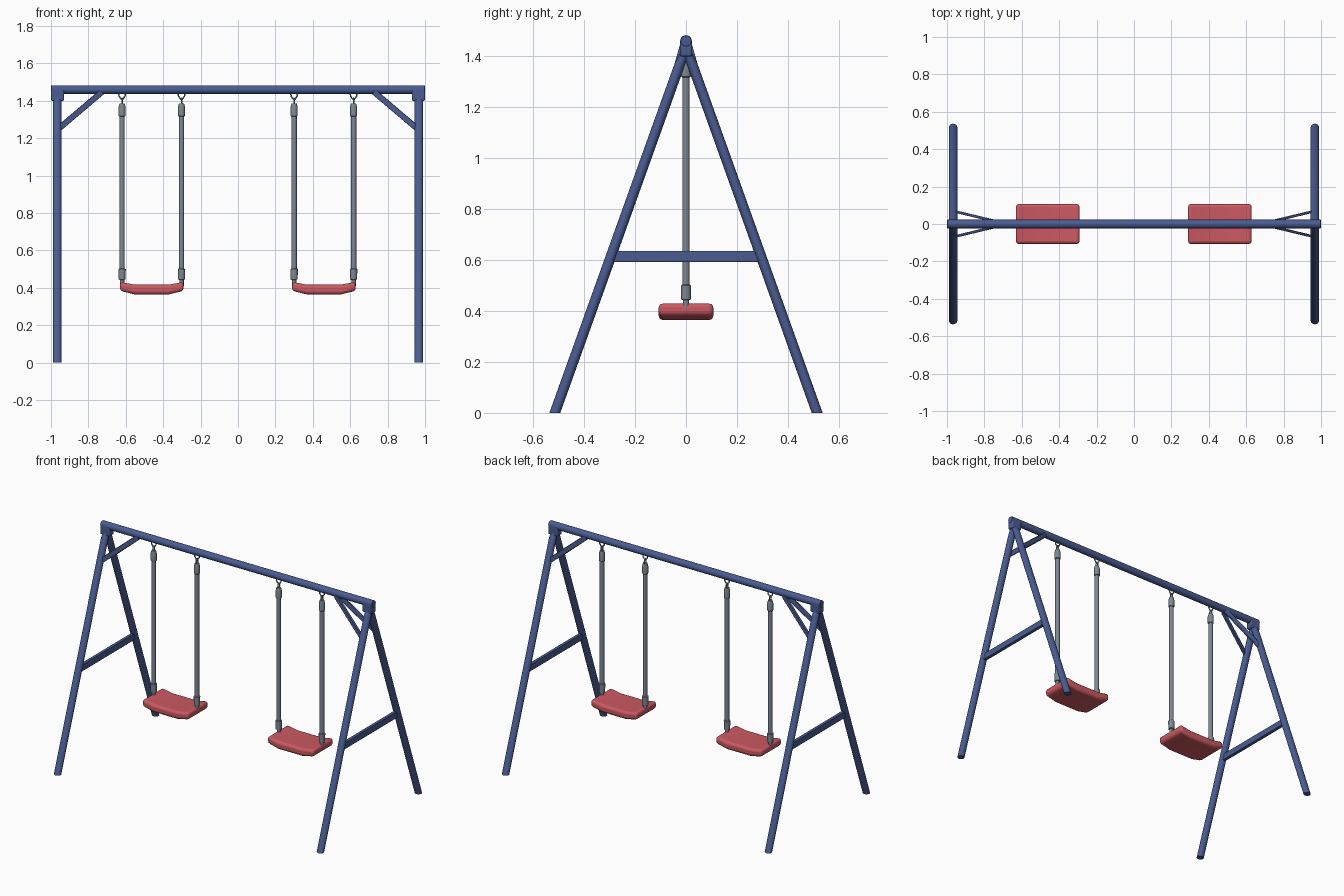
import bpy, bmesh, math
from mathutils import Vector, Matrix

if "Cube" in bpy.data.objects:
    bpy.data.objects.remove(bpy.data.objects["Cube"])


def material(name, rgb):
    m = bpy.data.materials.new(name)
    m.diffuse_color = (*rgb, 1)
    m.use_nodes = True
    m.node_tree.nodes["Principled BSDF"].inputs["Base Color"].default_value = m.diffuse_color
    return m


BLUE = material("frame blue", (0.068, 0.108, 0.285))
RED = material("seat red", (0.60, 0.10, 0.12))
GREY = material("rope grey", (0.21, 0.245, 0.285))


def finish(name, bm, mat, bevel=0, segments=2):
    bmesh.ops.recalc_face_normals(bm, faces=bm.faces)
    me = bpy.data.meshes.new(name)
    bm.to_mesh(me)
    bm.free()
    me.materials.append(mat)
    ob = bpy.data.objects.new(name, me)
    bpy.context.collection.objects.link(ob)
    if bevel:
        mod = ob.modifiers.new("Bevel", 'BEVEL')
        mod.width, mod.segments = bevel, segments
        mod.limit_method, mod.angle_limit = 'ANGLE', math.radians(40)
    bpy.ops.object.select_all(action='DESELECT')
    ob.select_set(True)
    bpy.context.view_layer.objects.active = ob
    bpy.ops.object.shade_smooth_by_angle(angle=math.radians(35))
    return ob


def loft(name, rings, mat, bevel=0, segments=2):
    """Skin a list of equal-length point rings and cap both ends."""
    bm = bmesh.new()
    vs = [[bm.verts.new(p) for p in r] for r in rings]
    n = len(vs[0])
    for a, b in zip(vs, vs[1:]):
        for i in range(n):
            bm.faces.new((a[i], a[(i + 1) % n], b[(i + 1) % n], b[i]))
    bm.faces.new(vs[0][::-1])
    bm.faces.new(vs[-1])
    return finish(name, bm, mat, bevel, segments)


def flat_ring(x, y, z, rx, ry, n=16):
    return [(x + rx * math.cos(math.tau * i / n), y + ry * math.sin(math.tau * i / n), z)
            for i in range(n)]


def bar(name, a, b, thick, tall, mat, bevel=0.003):
    """Rectangular bar from a to b, 'tall' measured in the vertical plane."""
    a, b = Vector(a), Vector(b)
    d = (b - a).normalized()
    side = d.cross(Vector((0, 0, 1))).normalized()
    up = side.cross(d)
    ring = [side * s * thick / 2 + up * u * tall / 2
            for s, u in ((-1, -1), (1, -1), (1, 1), (-1, 1))]
    return loft(name, [[a + r for r in ring], [b + r for r in ring]], mat, bevel)


def tube(name, pts, r, mat, cyclic=False):
    cu = bpy.data.curves.new(name, 'CURVE')
    cu.dimensions = '3D'
    cu.bevel_depth, cu.bevel_resolution, cu.use_fill_caps = r, 2, True
    sp = cu.splines.new('POLY')
    sp.points.add(len(pts) - 1)
    for p, c in zip(sp.points, pts):
        p.co = (*c, 1)
    sp.use_cyclic_u = cyclic
    cu.materials.append(mat)
    ob = bpy.data.objects.new(name, cu)
    bpy.context.collection.objects.link(ob)
    return ob


# Top beam
bm = bmesh.new()
bmesh.ops.create_cone(bm, cap_ends=True, segments=16, radius1=0.023, radius2=0.023, depth=2,
                      matrix=Matrix.Translation((0, 0, 1.46)) @ Matrix.Rotation(math.pi / 2, 4, 'Y'))
finish("top_beam", bm, BLUE, 0.003, 1)

for sx, end in ((-1, "left"), (1, "right")):
    x = sx * 0.967
    # Corner bracket below the beam end
    bar(f"{end}_bracket", (sx * 0.93, 0, 1.431), (sx * 0.999, 0, 1.431), 0.046, 0.062, BLUE, 0.006)
    # Crossbar of the A-frame
    bar(f"{end}_crossbar", (x, -0.30, 0.614), (x, 0.30, 0.614), 0.022, 0.043, BLUE)
    for sy, face in ((-1, "front"), (1, "back")):
        # Splayed leg, cut flat at the ground and bent in at the top
        path = [(0.515, 0), (0.021, 1.378), (0.013, 1.392), (0.006, 1.415)]
        rad = [0.0215, 0.0215, 0.0205, 0.016]
        loft(f"{end}_{face}_leg",
             [flat_ring(x, sy * y, z, 0.023, r) for (y, z), r in zip(path, rad)], BLUE)
        # Diagonal brace from the leg to the beam
        bar(f"{end}_{face}_brace", (sx * 0.953, sy * 0.066, 1.256), (sx * 0.728, sy * 0.012, 1.447),
            0.014, 0.031, BLUE)

for cx, side in ((-0.461, "left"), (0.459, "right")):
    # Curved seat with rounded edges
    rings = []
    for dx, dz, t in ((-0.17, 0.019, 0.048), (-0.09, 0.0, 0.052), (0.09, 0.0, 0.052), (0.17, 0.019, 0.048)):
        lo = 0.365 + dz
        rings.append([(cx + dx, y, z) for y, z in
                      ((-0.107, lo), (0.107, lo), (0.107, lo + t), (-0.107, lo + t))])
    loft(f"{side}_seat", rings, RED, 0.016, 3)
    for k in (-1, 1):
        x = cx + k * 0.159
        # Rope with lower and upper sleeves, turned in one profile
        prof = [(0.41, 0.012), (0.443, 0.012), (0.445, 0.019), (0.500, 0.020), (0.504, 0.0145),
                (1.316, 0.0145), (1.320, 0.019), (1.365, 0.019), (1.385, 0.014)]
        loft(f"{side}_rope", [flat_ring(x, 0, z, r, r, 12) for z, r in prof], GREY)
        # Hanger: triangular loop under the beam and a short link
        tube(f"{side}_hanger", [(x - 0.018, 0, 1.445), (x - 0.016, 0, 1.425), (x - 0.004, 0, 1.408),
                                (x + 0.004, 0, 1.408), (x + 0.016, 0, 1.425), (x + 0.018, 0, 1.445)],
             0.004, GREY)
        tube(f"{side}_link", [(x, 0.009 * math.sin(a), 1.397 + 0.018 * math.cos(a))
                              for a in (math.tau * i / 12 for i in range(12))], 0.004, GREY, True)
